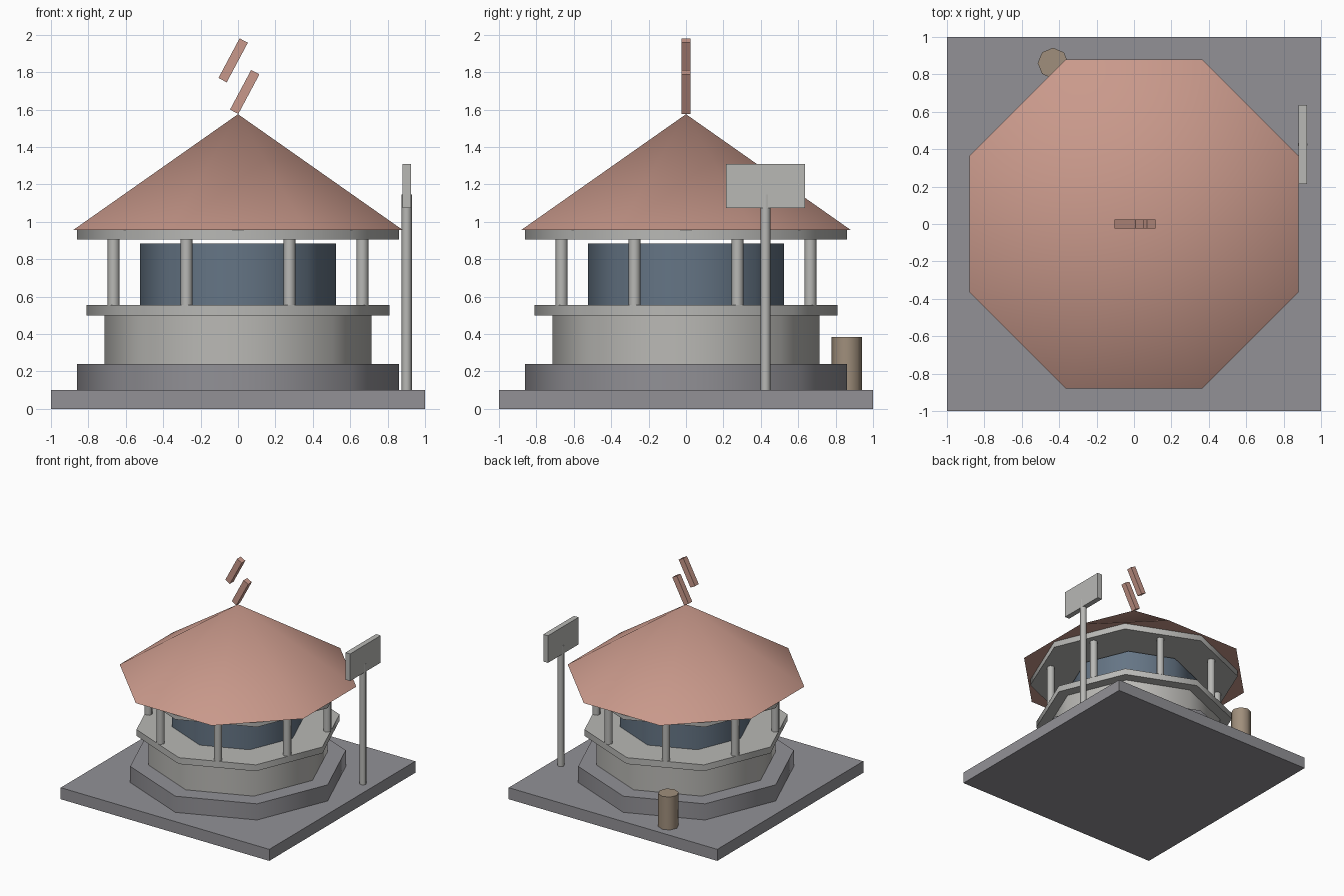
import bpy, math

cube = bpy.data.objects.get("Cube")
if cube:
    bpy.data.objects.remove(cube, do_unlink=True)


def make_mat(name, r, g, b):
    # 8-bit display colour converted to linear
    lin = [((v / 255 + 0.055) / 1.055) ** 2.4 for v in (r, g, b)] + [1]
    m = bpy.data.materials.new(name)
    m.use_nodes = True
    m.diffuse_color = lin
    m.node_tree.nodes["Principled BSDF"].inputs["Base Color"].default_value = lin
    return m


PAVING = make_mat("paving_grey", 146, 145, 150)
PLASTER = make_mat("plaster_grey", 186, 185, 181)
TRIM = make_mat("trim_grey", 184, 184, 181)
GLASS = make_mat("blue_glass", 101, 117, 133)
ROOF = make_mat("terracotta", 201, 153, 139)
WOOD = make_mat("barrel_brown", 160, 143, 124)


def finish(name, mat, smooth):
    ob = bpy.context.object
    ob.name = name
    ob.data.materials.append(mat)
    if smooth:
        bpy.ops.object.shade_smooth_by_angle(angle=math.radians(50))
    return ob


def prism(name, mat, r, z0, z1, x=0, y=0, r_top=None, turn=0):
    """Eight-sided column or cone between two heights."""
    bpy.ops.mesh.primitive_cone_add(
        vertices=8, radius1=r, radius2=r if r_top is None else r_top,
        depth=z1 - z0, location=(x, y, (z0 + z1) / 2), rotation=(0, 0, turn))
    return finish(name, mat, True)


def box(name, mat, size, loc, tilt=0):
    bpy.ops.mesh.primitive_cube_add(size=1, location=loc, rotation=(0, tilt, 0))
    bpy.context.object.scale = size
    return finish(name, mat, False)


EIGHTH = math.pi / 8

# Ground and stacked octagonal body
box("ground_slab", PAVING, (2, 2, 0.1), (0, 0, 0.05))
prism("plinth", PAVING, 0.86, 0.1, 0.24)
prism("lower_wall", PLASTER, 0.715, 0.24, 0.5)
prism("counter", TRIM, 0.81, 0.5, 0.555)
prism("window_band", GLASS, 0.525, 0.555, 0.885)

# Ring of posts carrying the eaves
for i in range(8):
    a = EIGHTH * (2 * i + 1)
    prism(f"post_{i + 1}", TRIM, 0.032, 0.555, 0.905,
          0.72 * math.cos(a), 0.72 * math.sin(a))
prism("eaves_slab", TRIM, 0.86, 0.905, 0.957)

# Roof, turned half a side against the body, and its leaning finial boards
prism("roof", ROOF, 0.952, 0.957, 1.575, r_top=0, turn=EIGHTH)
for name, x, z in (("lower_finial", 0.036, 1.694), ("upper_finial", -0.026, 1.863)):
    box(name, ROOF, (0.05, 0.05, 0.24), (x, 0, z), 0.49)

# Sign on a pole
prism("sign_pole", TRIM, 0.027, 0.1, 1.145, 0.902, 0.425)
box("sign_board", TRIM, (0.045, 0.42, 0.235), (0.902, 0.425, 1.192))

# Barrel behind the building
prism("barrel", WOOD, 0.082, 0.1, 0.385, -0.433, 0.86)
